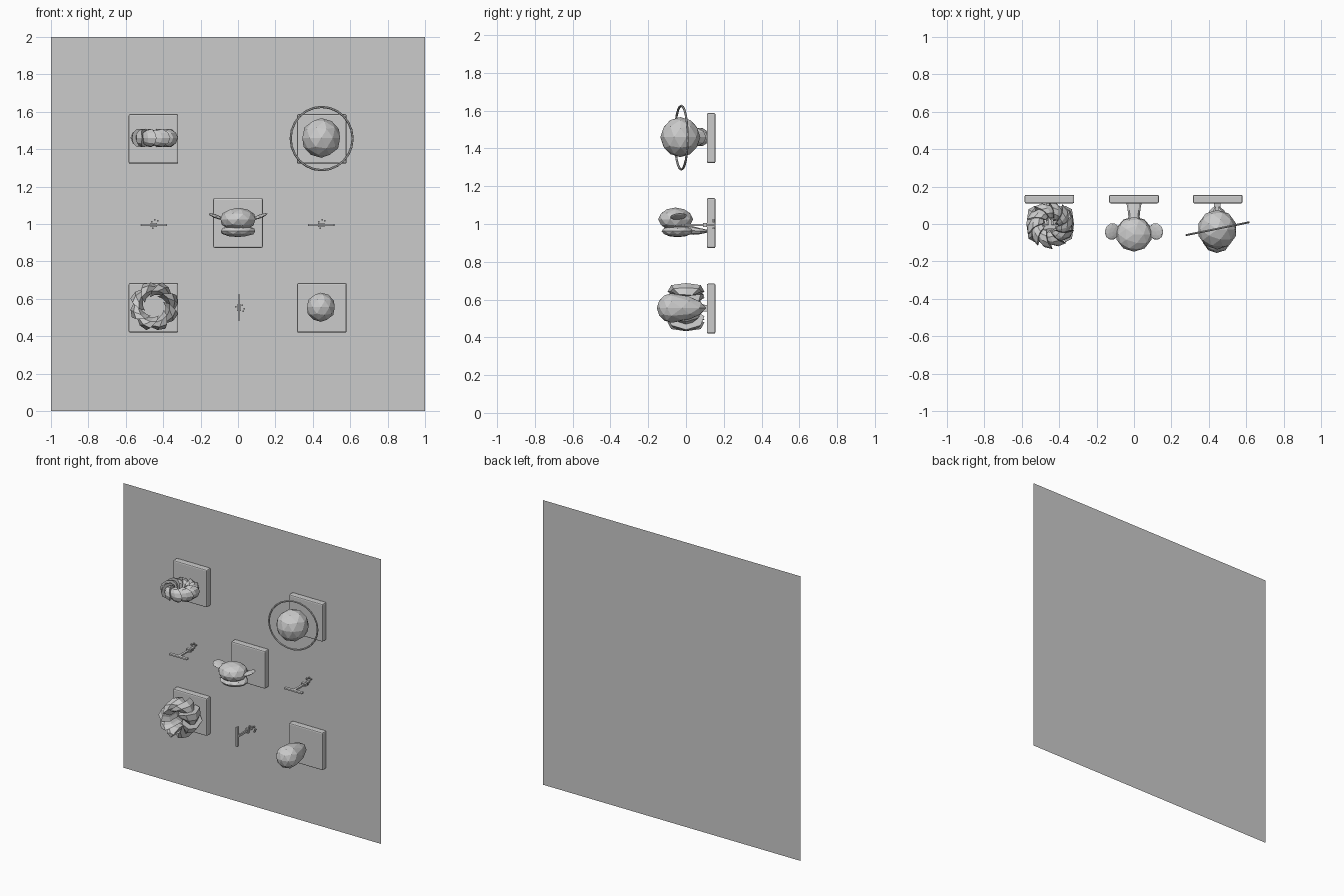
import bpy, bmesh, math
from mathutils import Matrix, Vector, Euler

if "Cube" in bpy.data.objects:
    bpy.data.objects.remove(bpy.data.objects["Cube"])

WALL_Y = 0.157


def finish(bm, name, loc=(0, 0, 0), rot=(0, 0, 0)):
    bmesh.ops.recalc_face_normals(bm, faces=bm.faces[:])
    me = bpy.data.meshes.new(name)
    bm.to_mesh(me)
    bm.free()
    ob = bpy.data.objects.new(name, me)
    ob.location, ob.rotation_euler = loc, rot
    bpy.context.collection.objects.link(ob)
    return ob


def box(name, loc, size, bevel=0.0, rot=(0, 0, 0)):
    bm = bmesh.new()
    bmesh.ops.create_cube(bm, size=1)
    bmesh.ops.scale(bm, vec=size, verts=bm.verts)
    if bevel:
        bmesh.ops.bevel(bm, geom=bm.edges[:], offset=bevel, segments=2, affect='EDGES', profile=0.5)
    return finish(bm, name, loc, rot)


def ball(name, loc, size, rot=(0, 0, 0), sub=2):
    bm = bmesh.new()
    bmesh.ops.create_icosphere(bm, subdivisions=sub, radius=1)
    bmesh.ops.scale(bm, vec=size, verts=bm.verts)
    return finish(bm, name, loc, rot)


def loft(bm, rings):
    """Skin closed rings of points and cap both ends."""
    vs = [[bm.verts.new(p) for p in r] for r in rings]
    n = len(vs[0])
    for a, b in zip(vs, vs[1:]):
        for k in range(n):
            bm.faces.new((a[k], a[(k + 1) % n], b[(k + 1) % n], b[k]))
    bm.faces.new(vs[0])
    bm.faces.new(vs[-1][::-1])


def swirl_ring(name, loc, blades, radius, radial, axial, sides, sweep, rot):
    """Wreath of overlapping flaring blades swept around an axis."""
    bm = bmesh.new()
    step = 2 * math.pi / blades
    for i in range(blades):
        rings = []
        for t, s in ((0, 0.45), (0.6, 0.85), (1.1, 1.0)):
            ring = []
            for k in range(sides):
                a = 2 * math.pi * k / sides
                d = math.cos(a) * s
                r = radius + radial * d
                ang = step * (i + t) + sweep * d
                ring.append((r * math.cos(ang), r * math.sin(ang), axial * s * math.sin(a)))
            rings.append(ring)
        loft(bm, rings)
    return finish(bm, name, loc, rot)


# backing wall, a single sheet
bm = bmesh.new()
bmesh.ops.create_grid(bm, x_segments=1, y_segments=1, size=1)
finish(bm, "wall_panel", (0, WALL_Y, 1), (math.pi / 2, 0, 0))

# bevelled mounting plates
for x, z in ((-0.452, 1.455), (0.448, 1.455), (0, 1.005), (-0.452, 0.552), (0.448, 0.552)):
    box("mounting_plate", (x, 0.133, z), (0.265, 0.046, 0.265), 0.008)

# upper left: wreath lying flat
swirl_ring("leaf_wreath", (-0.448, -0.005, 1.46), 10, 0.078, 0.052, 0.05, 10, 0.35, (0, 0, 0))

# lower left: swirling vortex facing front
swirl_ring("vortex", (-0.448, 0.0, 0.56), 8, 0.092, 0.042, 0.10, 7, -0.4, (math.pi / 2, 0, 0))

# upper right: ringed planet
ball("planet", (0.445, -0.03, 1.46), (0.106,) * 3)
bpy.ops.mesh.primitive_torus_add(major_segments=24, minor_segments=6, major_radius=0.169,
                                 minor_radius=0.006, location=(0.447, -0.025, 1.457),
                                 rotation=(math.pi / 2, 0, math.radians(11.5)))
bpy.context.object.name = "planet_ring"

# lower right: comet with tapering tail toward the wall
bm = bmesh.new()
bmesh.ops.create_icosphere(bm, subdivisions=2, radius=0.078)
for v in bm.verts:
    if v.co.y > 0:
        u = v.co.y / 0.078
        v.co.y *= 2.35
        v.co.x *= 1 - 0.15 * u
        v.co.z *= 1 - 0.15 * u
finish(bm, "comet", (0.443, -0.077, 0.555))

# centre: small whale
ball("whale_body", (0, -0.055, 1.025), (0.098, 0.093, 0.062))
ball("whale_jaw", (0, -0.045, 0.962), (0.097, 0.085, 0.032))
bm = bmesh.new()
tail = [(-0.02, 0.045, 0.975, 0.03), (0.04, 0.03, 0.965, 0.022),
        (0.075, 0.034, 0.962, 0.016), (0.11, 0.04, 0.962, 0.008)]
loft(bm, [[(w * math.cos(k * math.pi / 4), y, z + h * math.sin(k * math.pi / 4))
           for k in range(8)] for y, w, z, h in tail])
finish(bm, "whale_tail")
for s in (-1, 1):
    ball("whale_fin", (s * 0.117, -0.04, 1.04), (0.042, 0.045, 0.009),
         (0, -s * math.radians(22), s * 0.3))


# three small pins: crossbar in front, thin shaft into the wall, loose chips
def pin(x, z, roll):
    turn = Matrix.Rotation(roll, 3, 'Y')

    def part(name, off, size, bevel=0.0):
        p = turn @ Vector(off) + Vector((x, 0, z))
        box(name, p, size, bevel, (0, roll, 0))
    part("pin_crossbar", (0, -0.015, 0), (0.14, 0.022, 0.011), 0.002)
    part("pin_shaft", (0, 0.07, 0), (0.016, 0.17, 0.01))
    part("pin_collar", (0, 0.10, 0), (0.034, 0.02, 0.02))
    for dx, dz in ((0.005, 0.028), (-0.012, 0.018), (0.02, 0.022), (-0.005, -0.018)):
        part("pin_chip", (dx, 0.145, dz), (0.008, 0.012, 0.008))


pin(-0.45, 0.995, 0)
pin(0.445, 0.995, 0)
pin(0.005, 0.553, math.pi / 2)
